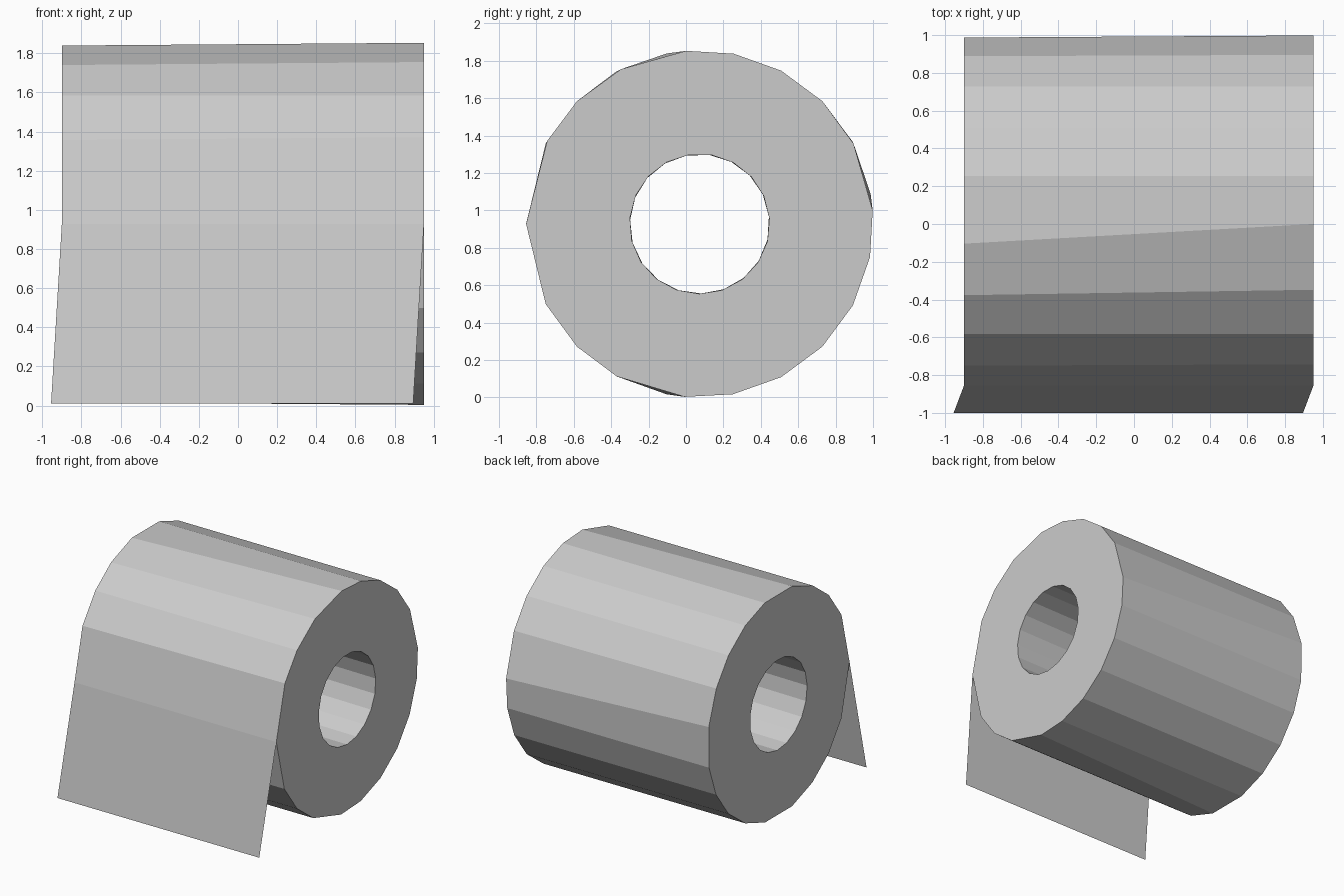
import bpy, bmesh, math

if "Cube" in bpy.data.objects:
    bpy.data.objects.remove(bpy.data.objects["Cube"])

CY, CZ = 0.073, 0.928      # roll axis
R_OUT, R_IN = 0.928, 0.374
X_LEFT, X_RIGHT = -0.90, 0.95

# corner angles of the slightly irregular outer wrap, in degrees
RIGHT = [4.5, 27.6, 45, 62, 78.7, 94.5, 117, 135, 151.5, 180,
         207.5, 225, 241.5, 265, 281, 298, 315, 332, 349]
LEFT = list(RIGHT)
for i, a in {0: 10, 1: 28.5, 5: 101, 6: 119, 8: 152.5, 13: 259}.items():
    LEFT[i] = a
N = len(RIGHT)
CORE = [4.5 + i * 360 / N for i in range(N)]


def make_object(name, bm):
    mesh = bpy.data.meshes.new(name)
    bm.to_mesh(mesh)
    bm.free()
    obj = bpy.data.objects.new(name, mesh)
    bpy.context.collection.objects.link(obj)
    return obj


def ring(bm, x, radius, angles):
    return [bm.verts.new((x, CY + radius * math.cos(math.radians(a)),
                          CZ + radius * math.sin(math.radians(a)))) for a in angles]


# paper roll: outer wrap, two flat ends and the core wall
bm = bmesh.new()
rings = [ring(bm, X_LEFT, R_OUT, LEFT), ring(bm, X_RIGHT, R_OUT, RIGHT),
         ring(bm, X_RIGHT, R_IN, CORE), ring(bm, X_LEFT, R_IN, [a + 3 for a in CORE])]
for k in range(4):
    a, b = rings[k], rings[(k + 1) % 4]
    for i in range(N):
        j = (i + 1) % N
        bm.faces.new((a[i], b[i], b[j], a[j]))
bmesh.ops.recalc_face_normals(bm, faces=bm.faces)
make_object("paper_roll", bm)

# loose sheet hanging off the front, slightly skewed
bm = bmesh.new()
corners = [(-0.955, -1.0, 0.01), (0.895, -1.0, 0.01),
           (X_RIGHT, CY - R_OUT, CZ), (X_LEFT, CY - R_OUT, CZ)]
bm.faces.new([bm.verts.new(c) for c in corners])
make_object("hanging_sheet", bm)
